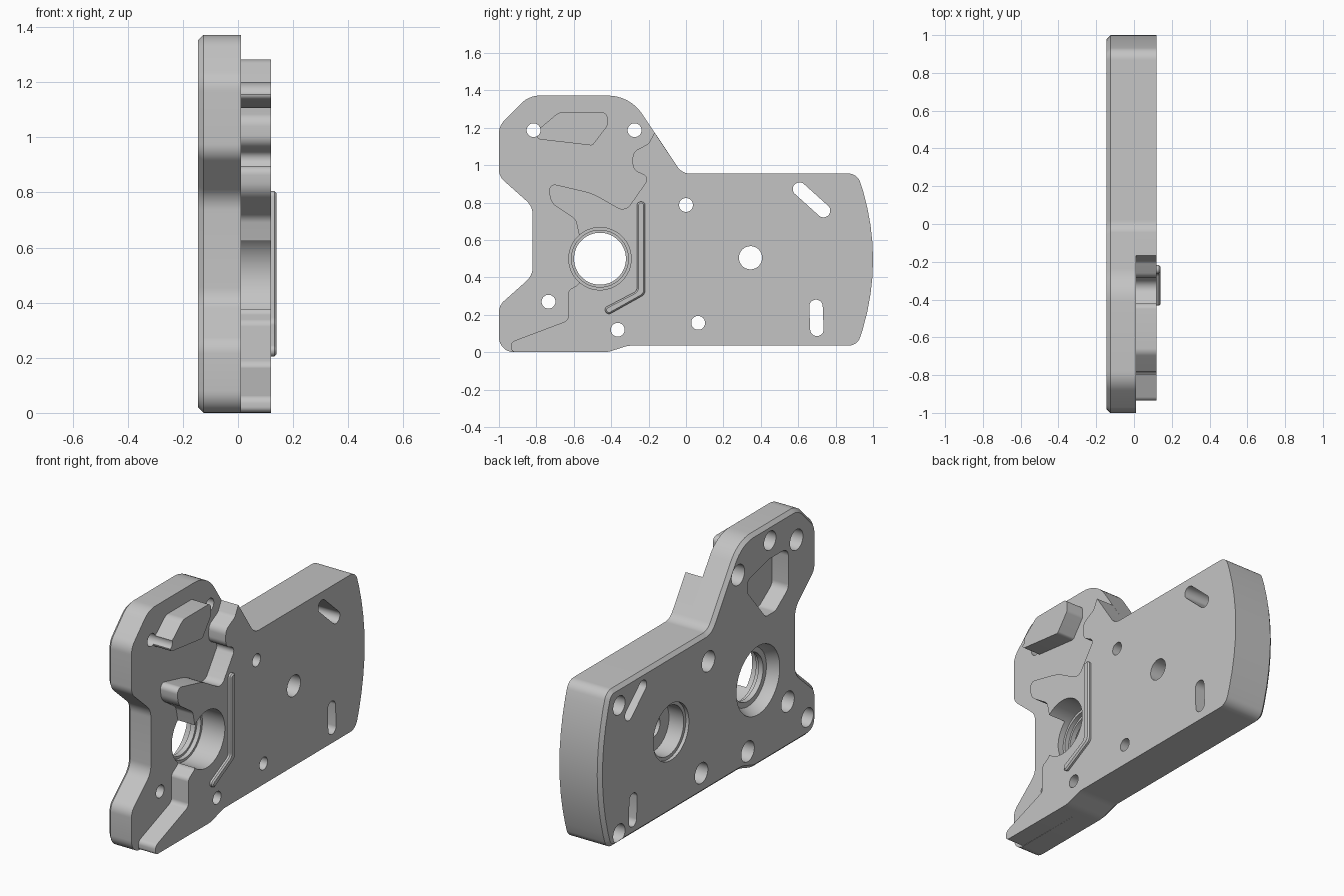
import bpy, bmesh, math
from mathutils import Vector

cube = bpy.data.objects.get("Cube")
if cube:
    bpy.data.objects.remove(cube, do_unlink=True)

grey = bpy.data.materials.new("machined_grey")
grey.use_nodes = True
grey.diffuse_color = (0.55, 0.55, 0.55, 1)
grey.node_tree.nodes["Principled BSDF"].inputs["Base Color"].default_value = (0.55, 0.55, 0.55, 1)

BACK, STEP, FRONT = -0.145, 0.01, 0.12


def rounded(corners, steps=8):
    """Polygon in (y, z) whose corners (y, z, radius) are filleted."""
    out = []
    n = len(corners)
    for i, (y, z, r) in enumerate(corners):
        p = Vector((y, z))
        to_a = Vector(corners[i - 1][:2]) - p
        to_b = Vector(corners[(i + 1) % n][:2]) - p
        if r == 0:
            out.append(p)
            continue
        half = to_a.angle(to_b) / 2
        t = min(r / math.tan(half), 0.49 * to_a.length, 0.49 * to_b.length)
        r = t * math.tan(half)
        a, b = to_a.normalized(), to_b.normalized()
        centre = p + (a + b).normalized() * (r / math.sin(half))
        start, end = p + a * t - centre, p + b * t - centre
        sweep = math.pi - 2 * half
        for k in range(steps + 1):
            f = k / steps
            d = (start * math.sin((1 - f) * sweep) + end * math.sin(f * sweep)) / math.sin(sweep)
            out.append(centre + d)
    return out


def pill(a, b, r, n=40):
    """Circle of radius r, stretched from a to b."""
    a, b = Vector(a), Vector(b)
    pts = []
    for i in range(n):
        d = Vector((math.cos(math.tau * (i + 0.5) / n), math.sin(math.tau * (i + 0.5) / n)))
        pts.append((b if d.dot(b - a) > 0 else a) + d * r)
    return pts


def loft(name, rings, bevel_x=None, bevel=0.0):
    """Solid through rings of (x, outline); optional chamfer round the end at bevel_x."""
    bm = bmesh.new()
    loops = [[bm.verts.new((x, p[0], p[1])) for p in pts] for x, pts in rings]
    bm.faces.new(loops[0])
    bm.faces.new(loops[-1])
    n = len(loops[0])
    for lo, hi in zip(loops, loops[1:]):
        for i in range(n):
            j = (i + 1) % n
            bm.faces.new((lo[i], lo[j], hi[j], hi[i]))
    bmesh.ops.recalc_face_normals(bm, faces=bm.faces)
    if bevel_x is not None:
        rim = [e for e in bm.edges if all(abs(v.co.x - bevel_x) < 1e-5 for v in e.verts)]
        bmesh.ops.bevel(bm, geom=rim, offset=bevel, segments=1, affect='EDGES')
    mesh = bpy.data.meshes.new(name)
    bm.to_mesh(mesh)
    bm.free()
    mesh.materials.append(grey)
    ob = bpy.data.objects.new(name, mesh)
    bpy.context.collection.objects.link(ob)
    return ob


def prism(name, pts, x0, x1, **kw):
    return loft(name, [(x0, pts), (x1, pts)], **kw)


def drill(at, profile):
    """Turned cutter from (x, radius) pairs."""
    return loft("cutter", [(x, pill(at, at, r)) for x, r in profile])


# Edge shared by both layers: underside, bowed end, top and inner bend
end_arc = []
for k in range(11):
    z = 0.035 + 0.092 * k
    end_arc.append((1 - (z - 0.495) ** 2 / 2.53, z, 0.07 if k in (0, 10) else 0))
shared = [(-0.42, 0, 0.15), (-0.31, 0.035, 0.15)] + end_arc + [(-0.021, 0.955, 0.08)]

# Rear plate
plate = prism("rear_plate", rounded([(-1, 0, 0.08)] + shared + [
    (-0.3, 1.372, 0.22), (-0.84, 1.372, 0.14), (-1, 1.21, 0.1),
    (-1, 0.94, 0.08), (-0.82, 0.78, 0.1), (-0.82, 0.41, 0.1), (-1, 0.25, 0.08)]),
    BACK, STEP, bevel_x=BACK, bevel=0.02)

# Front layer with its stepped, wavy side
layer = prism("front_layer", rounded([(-0.935, 0.002, 0.02)] + shared + [
    (-0.168, 1.174, 0), (-0.2, 1.115, 0.04), (-0.285, 1.07, 0.05), (-0.285, 0.975, 0.05),
    (-0.195, 0.935, 0.03), (-0.325, 0.75, 0.05), (-0.5, 0.85, 0.3), (-0.735, 0.905, 0.03),
    (-0.725, 0.8, 0.08), (-0.59, 0.71, 0.05), (-0.57, 0.62, 0), (-0.57, 0.365, 0.03),
    (-0.63, 0.33, 0.03), (-0.63, 0.17, 0.03), (-0.935, 0.055, 0.03)]), STEP, FRONT)

# Raised pad
pad = prism("raised_pad", rounded([
    (-0.8, 1.14, 0.02), (-0.5, 1.105, 0.02), (-0.42, 1.21, 0.03), (-0.42, 1.283, 0.03),
    (-0.68, 1.283, 0.06), (-0.79, 1.19, 0.02)]), STEP, FRONT)

# Bent rib beside the bore
rib = prism("bent_rib", rounded([
    (-0.262, 0.805, 0.02), (-0.262, 0.328, 0.03), (-0.44, 0.235, 0.02),
    (-0.42, 0.197, 0.02), (-0.218, 0.31, 0.04), (-0.218, 0.805, 0.02)], 5),
    FRONT, 0.14, bevel_x=0.14, bevel=0.008)

# Cutters: main bore, shaft hole, screw holes, blind holes, slots, rear pocket
cutters = [
    drill((-0.46, 0.5), [(-0.2, 0.205), (-0.135, 0.2), (-0.08, 0.17), (-0.08, 0.139),
                         (-0.05, 0.139), (-0.05, 0.152), (-0.025, 0.152),
                         (-0.025, 0.167), (0.2, 0.167)]),
    drill((0.345, 0.505), [(-0.2, 0.165), (-0.125, 0.165), (-0.125, 0.145), (-0.03, 0.145),
                           (-0.03, 0.062), (0.2, 0.062)]),
]
for at in ((-0.815, 1.187), (-0.275, 1.187), (0, 0.787), (-0.735, 0.27), (-0.365, 0.12), (0.065, 0.157)):
    cutters.append(drill(at, [(-0.2, 0.06), (-0.04, 0.06), (-0.04, 0.037), (0.2, 0.037)]))
for at in ((-0.57, 1.276), (-0.917, 0.108), (0.826, 0.844), (0.826, 0.094)):
    cutters.append(drill(at, [(-0.2, 0.055), (-0.04, 0.055)]))
for a, b in (((0.607, 0.872), (0.735, 0.757)), ((0.695, 0.245), (0.7, 0.122))):
    cutters.append(prism("cutter", pill(a, b, 0.036), -0.2, 0.2))
cutters.append(prism("cutter", rounded([
    (-0.74, 0.93, 0.05), (-0.62, 0.845, 0.04), (-0.53, 0.845, 0.04), (-0.36, 1.05, 0.04),
    (-0.36, 1.12, 0.04), (-0.56, 1.17, 0.04), (-0.74, 1.17, 0.05)]), -0.2, -0.04))


def finish(ob, cuts):
    bpy.ops.object.select_all(action='DESELECT')
    ob.select_set(True)
    bpy.context.view_layer.objects.active = ob
    for c in cuts:
        mod = ob.modifiers.new("cut", 'BOOLEAN')
        mod.operation = 'DIFFERENCE'
        mod.solver = 'EXACT'
        mod.object = c
        bpy.ops.object.modifier_apply(modifier=mod.name)
    bpy.ops.object.shade_smooth_by_angle(angle=math.radians(30))


finish(plate, cutters)
finish(layer, cutters)
finish(pad, cutters[2:3])
finish(rib, [])
for c in cutters:
    bpy.data.objects.remove(c, do_unlink=True)
